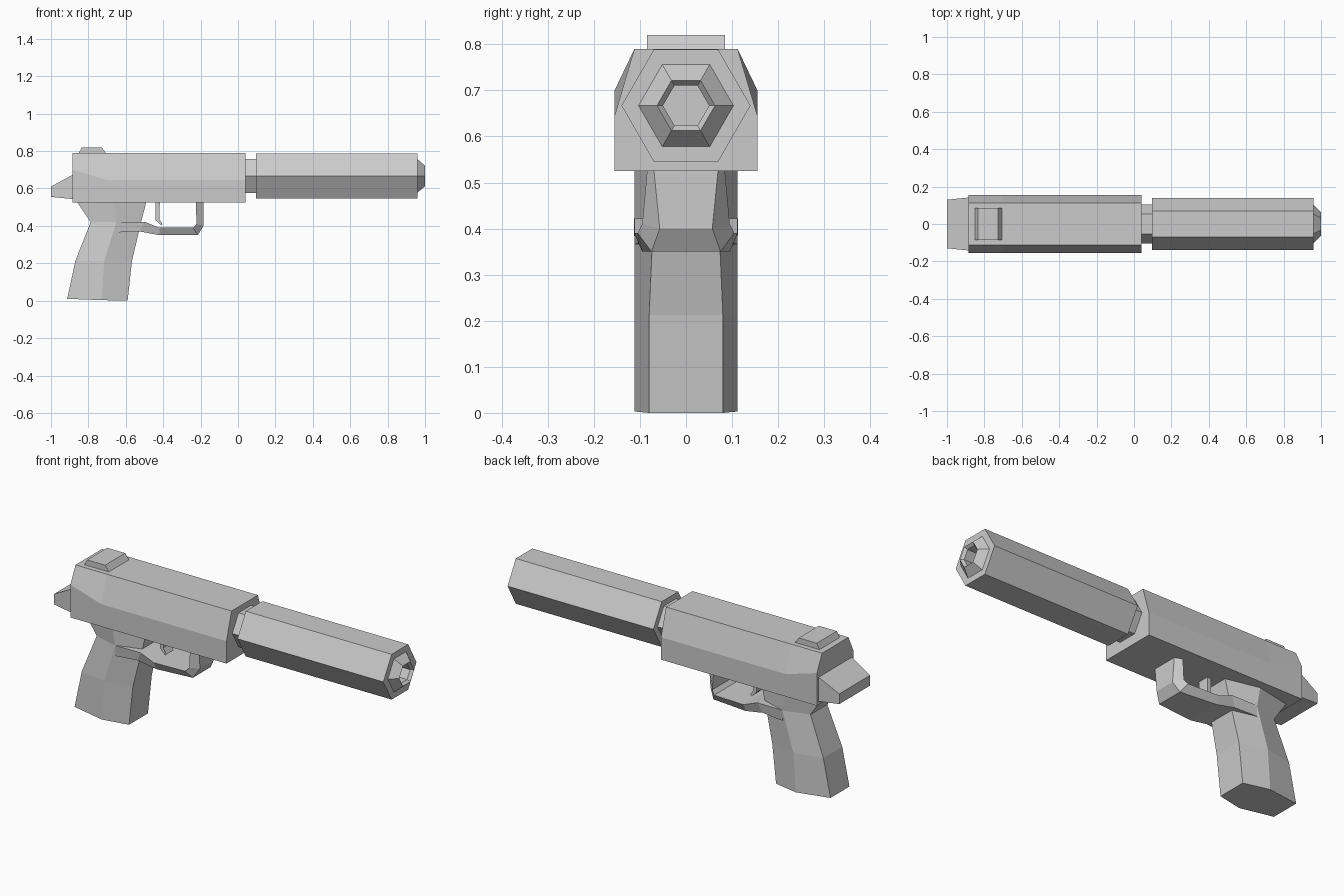
import bpy, bmesh
from math import cos, sin, pi

if "Cube" in bpy.data.objects:
    bpy.data.objects.remove(bpy.data.objects["Cube"])


def loft(name, rings):
    """Skin a row of equal-length point rings and cap both ends."""
    bm = bmesh.new()
    rows = [[bm.verts.new(p) for p in ring] for ring in rings]
    n = len(rows[0])
    for a, b in zip(rows, rows[1:]):
        for i in range(n):
            j = (i + 1) % n
            bm.faces.new((a[i], a[j], b[j], b[i]))
    bm.faces.new(rows[0])
    bm.faces.new(rows[-1])
    bmesh.ops.recalc_face_normals(bm, faces=bm.faces)
    mesh = bpy.data.meshes.new(name)
    bm.to_mesh(mesh)
    bm.free()
    obj = bpy.data.objects.new(name, mesh)
    bpy.context.collection.objects.link(obj)
    return obj


def hex_ring(x, r, z=0.667):
    return [(x, r * cos(i * pi / 3), z + r * sin(i * pi / 3)) for i in range(6)]


def quad_ring(p, q):
    """Rectangle or trapezoid spanning two (x, z, half_width) edges."""
    (x1, z1, w1), (x2, z2, w2) = p, q
    return [(x1, -w1, z1), (x1, w1, z1), (x2, w2, z2), (x2, -w2, z2)]


# Slide and frame, with the shoulder rising toward the back
def slide_ring(x, shoulder):
    half = [(0.155, 0.525), (0.155, shoulder), (0.112, 0.79)]
    return ([(x, y, z) for y, z in half] +
            [(x, -y, z) for y, z in reversed(half)])


loft("slide", [slide_ring(-0.885, 0.70), slide_ring(-0.70, 0.645),
               slide_ring(0.04, 0.645)])

# Rear wedge and sight
loft("rear_wedge", [quad_ring((-1.0, 0.555, 0.13), (-1.0, 0.61, 0.13)),
                    quad_ring((-0.88, 0.543, 0.142), (-0.88, 0.675, 0.142))])
loft("rear_sight", [quad_ring((-0.852, 0.788, 0.085), (-0.705, 0.788, 0.085)),
                    quad_ring((-0.835, 0.82, 0.085), (-0.728, 0.82, 0.085))])

# Barrel collar and suppressor with hollow muzzle
loft("barrel_collar", [hex_ring(0.03, 0.105), hex_ring(0.10, 0.105)])
loft("suppressor", [hex_ring(x, r) for x, r in (
    (0.095, 0.14), (0.96, 0.14), (0.96, 0.103), (1.0, 0.063),
    (0.985, 0.05), (0.90, 0.05))])

# Grip: six-sided sections (z, back x, middle x, front x, front/back half width)
grip = []
for z, back, mid, front, w in ((0.003, -0.913, -0.73, -0.59, 0.08),
                               (0.212, -0.87, -0.715, -0.567, 0.08),
                               (0.42, -0.788, -0.65, -0.518, 0.071),
                               (0.53, -0.862, -0.67, -0.49, 0.071)):
    grip.append([(back, -w, z), (mid, -0.112, z), (front, -w, z),
                 (front, w, z), (mid, 0.112, z), (back, w, z)])
for i in (0, 5):
    x, y, _ = grip[0][i]
    grip[0][i] = (x, y, 0.01)
for i in (2, 3):
    x, y, _ = grip[0][i]
    grip[0][i] = (x, y, 0.0)
loft("grip", grip)

# Trigger guard: outer edge and inner edge at each bend
guard = [((-0.185, 0.53, 0.07), (-0.225, 0.53, 0.084)),
         ((-0.185, 0.40, 0.057), (-0.222, 0.41, 0.095)),
         ((-0.215, 0.35, 0.075), (-0.24, 0.39, 0.105)),
         ((-0.42, 0.35, 0.095), (-0.42, 0.39, 0.112)),
         ((-0.525, 0.37, 0.10), (-0.50, 0.422, 0.112)),
         ((-0.65, 0.365, 0.112), (-0.65, 0.422, 0.113))]
loft("trigger_guard", [quad_ring(o, i) for o, i in guard])

# Trigger
loft("trigger", [quad_ring((-0.44, 0.53, 0.03), (-0.418, 0.53, 0.03)),
                 quad_ring((-0.44, 0.43, 0.03), (-0.42, 0.435, 0.03)),
                 quad_ring((-0.41, 0.402, 0.03), (-0.403, 0.408, 0.03))])
